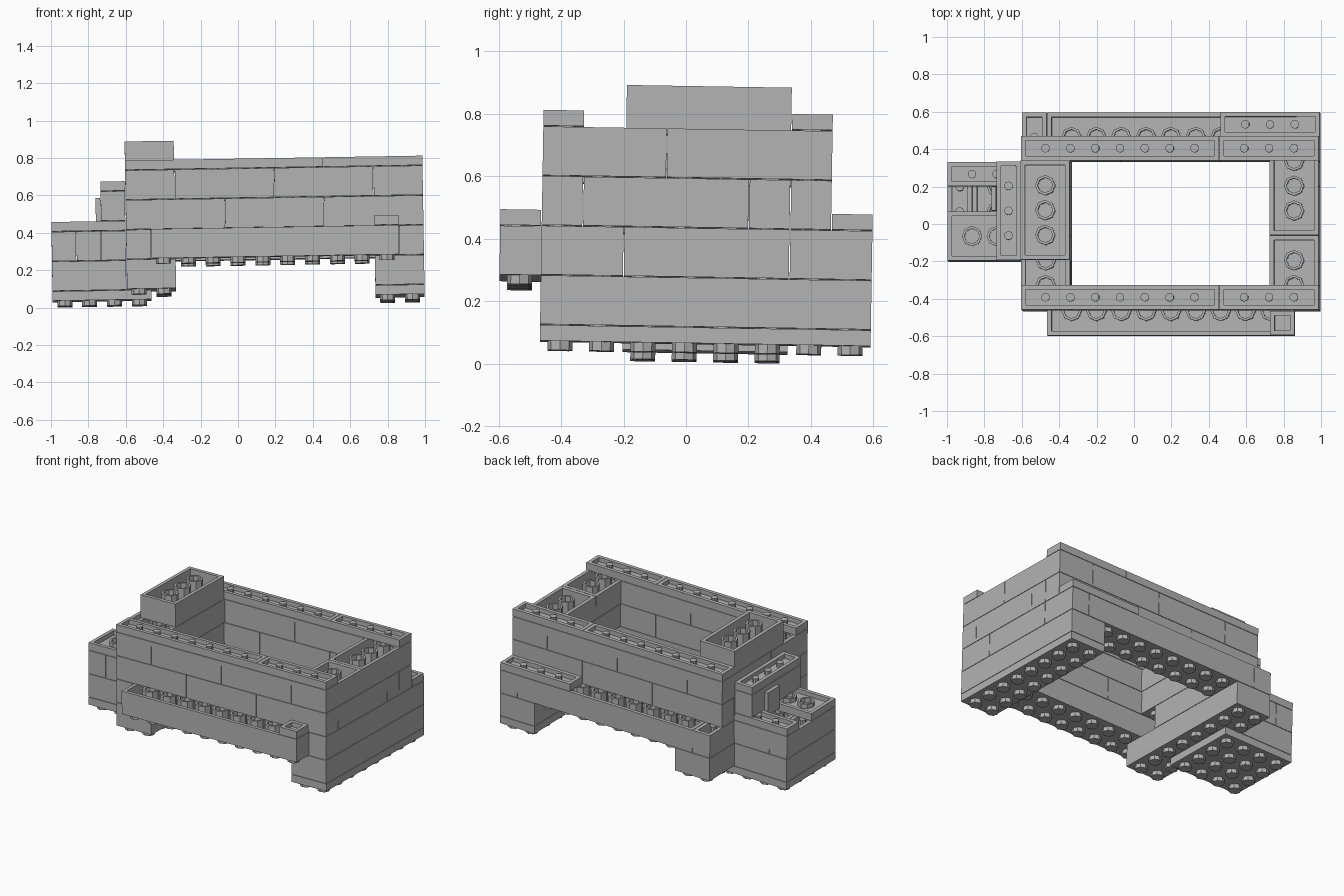
import bpy, bmesh
from math import sin, cos
from mathutils import Matrix, Vector

if "Cube" in bpy.data.objects:
    bpy.data.objects.remove(bpy.data.objects["Cube"])

P = 0.1328           # stud pitch
BRICK, PLATE = 0.159, 0.053
BASE = 0.106         # underside of the lowest full bricks
WALL, GAP = 0.024, 0.0015
TILT = -0.0165       # the whole build leans slightly

grey = bpy.data.materials.new("grey_plastic")
grey.use_nodes = True
grey.diffuse_color = (0.45, 0.45, 0.45, 1)
grey.node_tree.nodes["Principled BSDF"].inputs["Base Color"].default_value = (0.45, 0.45, 0.45, 1)

lean = Matrix.Rotation(TILT, 4, 'X') @ Matrix.Rotation(TILT, 4, 'Y')
pivot = Matrix.Translation((0, 0, 0.3))
lean = pivot @ lean @ pivot.inverted()
parts = []


def finish(name, bm):
    mesh = bpy.data.meshes.new(name)
    bmesh.ops.recalc_face_normals(bm, faces=bm.faces)
    bm.transform(lean)
    bm.to_mesh(mesh)
    bm.free()
    mesh.materials.append(grey)
    obj = bpy.data.objects.new(name, mesh)
    bpy.context.collection.objects.link(obj)
    parts.append(obj)


def box(bm, lo, hi):
    lo, hi = Vector(lo), Vector(hi)
    size = Matrix.Diagonal((*(hi - lo), 1))
    return bmesh.ops.create_cube(bm, size=1, matrix=Matrix.Translation((lo + hi) / 2) @ size)["verts"]


def cylinder(bm, x, y, z0, z1, radius, sides=8):
    return bmesh.ops.create_cone(bm, cap_ends=True, segments=sides, radius1=radius, radius2=radius,
                                 depth=z1 - z0, matrix=Matrix.Translation((x, y, (z0 + z1) / 2)))["verts"]


def hollow(bm, verts, thickness, depth):
    """Sink a cavity into the top face of a solid."""
    faces = {f for v in verts for f in v.link_faces}
    top = max(faces, key=lambda f: f.calc_center_median().z)
    bmesh.ops.inset_region(bm, faces=[top], thickness=thickness, use_even_offset=True)
    sunk = bmesh.ops.extrude_discrete_faces(bm, faces=[top])["faces"][0]
    bmesh.ops.translate(bm, verts=sunk.verts, vec=(0, 0, -depth))


def gx(i):
    return (i - 7.5) * P


def gy(j):
    return (j - 4.5) * P


def brick(name, i0, i1, j0, j1, z, height=BRICK):
    """Upturned brick: open top with tubes or pins, studs pointing down."""
    bm = bmesh.new()
    top = z + height - 2 * GAP
    shell = box(bm, (gx(i0) + GAP, gy(j0) + GAP, z), (gx(i1) - GAP, gy(j1) - GAP, top))
    floor = 0.02
    hollow(bm, shell, WALL, top - z - floor)
    for i in range(i0, i1):
        for j in range(j0, j1):
            cylinder(bm, gx(i + .5), gy(j + .5), z - 0.029, z, 0.04)
    wide_x, wide_y = i1 - i0 > 1, j1 - j0 > 1
    xs = range(i0 + 1, i1) if wide_x else [i0 + .5]
    ys = range(j0 + 1, j1) if wide_y else [j0 + .5]
    if wide_x or wide_y:
        for i in xs:
            for j in ys:
                if wide_x and wide_y:
                    tube = cylinder(bm, gx(i), gy(j), z + floor, top, 0.054)
                    hollow(bm, tube, 0.013, top - z - floor)
                else:
                    cylinder(bm, gx(i), gy(j), z + floor, top, 0.023, 10)
    finish(name, bm)


def row(name, cuts, j0, j1, z, height=BRICK):
    for a, b in zip(cuts, cuts[1:]):
        brick(name, a, b, j0, j1, z, height)


def column(name, i0, i1, cuts, z, height=BRICK):
    for a, b in zip(cuts, cuts[1:]):
        brick(name, i0, i1, a, b, z, height)


L1, L2, L3, L4 = (BASE + BRICK * k for k in range(1, 5))

# Legs at both ends
brick("left_foot_plate", 13, 15, 1, 9, BASE - PLATE, PLATE)
brick("left_leg", 13, 15, 1, 9, BASE)
brick("right_leg", 3, 5, 1, 9, BASE)

# Ledge course
brick("front_ledge", 4, 14, 0, 2, L1)
brick("back_ledge", 4, 14, 7, 9, L1)
for i in (3, 14):
    brick("ledge_end_front", i, i + 1, 1, 3, L1)
    brick("ledge_end_back", i, i + 1, 7, 9, L1)
for i in (3, 13):
    brick("end_wall_lower", i, i + 2, 3, 7, L1)
brick("front_ledge_plate", 13, 14, 0, 1, L2, PLATE)
brick("back_ledge_plate", 11, 15, 8, 9, L2, PLATE)

# Upper wall courses
for side, j in (("front", 1), ("back", 7)):
    row(side + "_wall_middle", (3, 7, 11, 15), j, j + 1, L2)
    row(side + "_wall_upper", (5, 9, 13), j, j + 1, L3)
    row(side + "_rim_plate", (3, 11, 15), j, j + 1, L4, PLATE)
for i in (3, 13):
    column("end_wall_middle", i, i + 2, (2, 6, 7), L2)
    column("end_wall_upper", i, i + 2, (1, 4, 8), L3)
brick("raised_end_brick", 3, 5, 3, 7, L4)

# Side annex
brick("annex_foot_plate", 0, 4, 3, 7, BASE - PLATE, PLATE)
column("annex_base", 0, 3, (3, 5, 7), BASE)
brick("annex_outer_brick", 0, 1, 3, 7, L1)
row("annex_corner_brick", (1, 2, 3), 3, 4, L1)
brick("annex_inner_brick", 1, 3, 4, 7, L1)
brick("annex_wide_plate", 0, 3, 3, 5, L2, PLATE)
brick("annex_narrow_plate", 0, 3, 6, 7, L2, PLATE)
brick("annex_bracket_base", 2, 3, 5, 6, L2, PLATE)
brick("annex_wall", 2, 3, 3, 7, L2 + PLATE)
brick("annex_wall_plate", 2, 3, 3, 7, L2 + PLATE + BRICK, PLATE)
bm = bmesh.new()
box(bm, (gx(2) - 0.026, gy(5) + GAP, L2 + 0.02), (gx(2) - GAP / 2, gy(6) - GAP, L2 + 0.178))
finish("annex_bracket", bm)

# Rest on the ground and centre
points = [v.co for o in parts for v in o.data.vertices]
lo = Vector([min(c[k] for c in points) for k in range(3)])
hi = Vector([max(c[k] for c in points) for k in range(3)])
shift = Matrix.Translation((-(lo.x + hi.x) / 2, -(lo.y + hi.y) / 2, -lo.z))
for o in parts:
    o.data.transform(shift)
